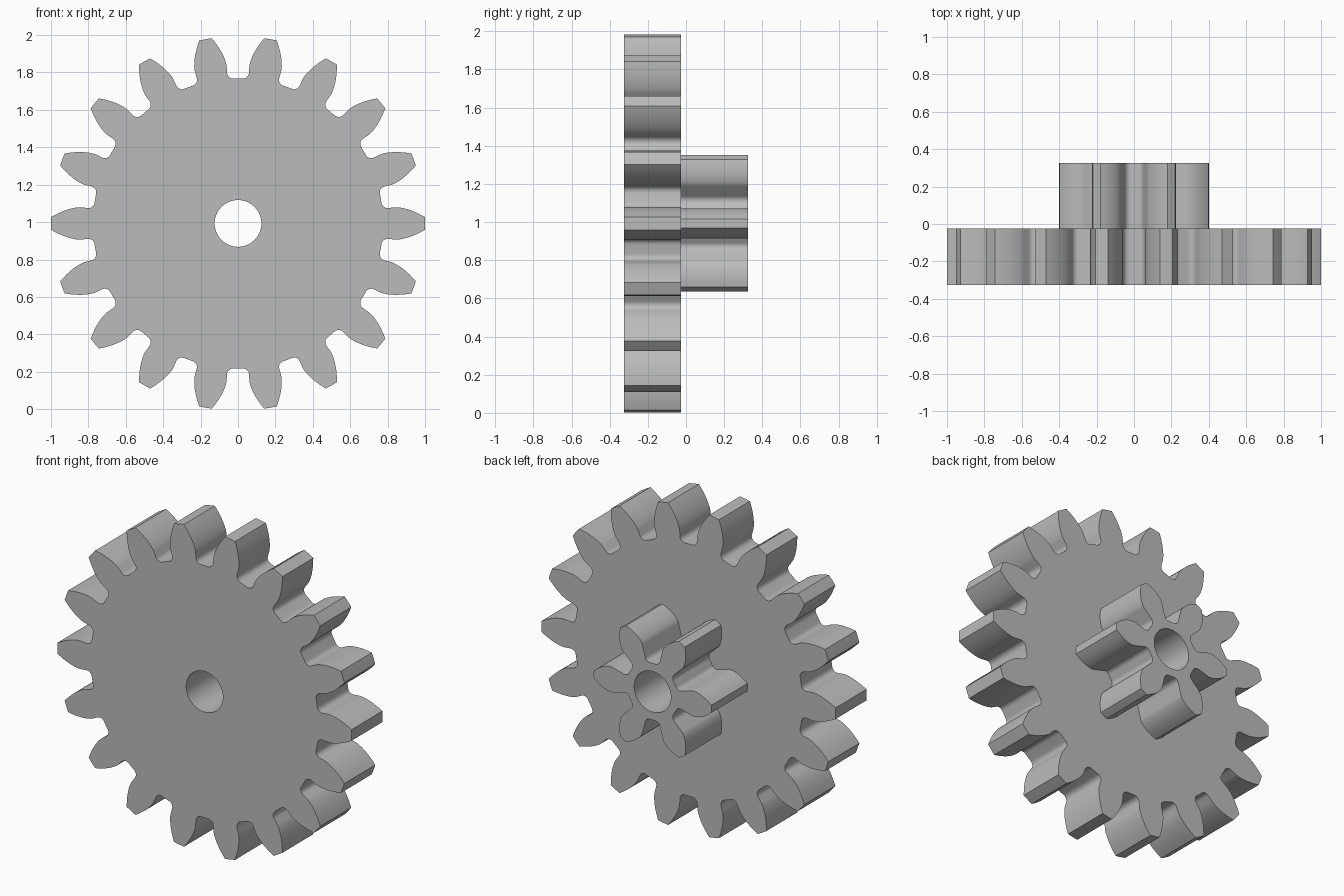
import bpy
import bmesh
from math import pi, sin, cos, tan, acos, asin, sqrt, radians
from mathutils import Vector

cube = bpy.data.objects.get("Cube")
if cube:
    bpy.data.objects.remove(cube, do_unlink=True)

MODULE = 0.1
PRESSURE = radians(20)
FILLET = 0.033
BORE = 0.125
CENTRE_Z = 0.993

grey = bpy.data.materials.new("plain grey")
grey.use_nodes = True
colour = (0.5, 0.5, 0.5, 1)
grey.diffuse_color = colour
grey.node_tree.nodes["Principled BSDF"].inputs["Base Color"].default_value = colour


def involute(a):
    return tan(a) - a


def half_tooth(teeth):
    """Polar points (radius, angle from tooth centre) from the valley to the tip."""
    pitch = MODULE * teeth / 2
    base, tip, root = pitch * cos(PRESSURE), pitch + MODULE, pitch - 1.25 * MODULE
    base_angle = pi / (2 * teeth) + involute(PRESSURE)
    pts = [(root, pi / teeth)]
    # Fillet tangent to the root circle and to the radial lower flank
    reach = root + FILLET
    lean = asin(FILLET / reach)
    mid = Vector((reach * cos(base_angle + lean), reach * sin(base_angle + lean)))
    start, end = base_angle + lean + pi, base_angle + 1.5 * pi
    for i in range(9):
        a = start + (end - start) * i / 8
        p = mid + FILLET * Vector((cos(a), sin(a)))
        pts.append((p.length, Vector((1, 0)).angle_signed(p) * -1))
    # Involute upper flank
    for i in range(11):
        r = base + (tip - base) * (i / 10) ** 1.5
        pts.append((r, base_angle - involute(acos(min(1, base / r)))))
    return pts


def gear(name, teeth, y_front, y_back):
    half = half_tooth(teeth)
    # Whole tooth, valley to valley; the last valley point belongs to the next tooth
    tooth = [(r, -a) for r, a in half] + [(half[-1][0], 0)] + half[:0:-1]
    outline = [(r, a + 2 * pi * k / teeth) for k in range(teeth) for r, a in tooth]
    bore = [(BORE, 2 * pi * i / 64) for i in range(64)]

    bm = bmesh.new()
    edges = []
    for loop in (outline, bore):
        verts = [bm.verts.new((r * cos(a), y_front, CENTRE_Z + r * sin(a))) for r, a in loop]
        edges += [bm.edges.new((v, verts[i - 1])) for i, v in enumerate(verts)]
    bmesh.ops.triangle_fill(bm, edges=edges, use_beauty=True, normal=(0, -1, 0))
    result = bmesh.ops.extrude_face_region(bm, geom=bm.faces[:], use_keep_orig=True)
    back = [v for v in result["geom"] if isinstance(v, bmesh.types.BMVert)]
    bmesh.ops.translate(bm, verts=back, vec=(0, y_back - y_front, 0))
    bmesh.ops.recalc_face_normals(bm, faces=bm.faces[:])

    mesh = bpy.data.meshes.new(name)
    bm.to_mesh(mesh)
    bm.free()
    mesh.materials.append(grey)
    obj = bpy.data.objects.new(name, mesh)
    bpy.context.collection.objects.link(obj)
    bpy.ops.object.select_all(action="DESELECT")
    obj.select_set(True)
    bpy.context.view_layer.objects.active = obj
    bpy.ops.object.shade_smooth_by_angle(angle=radians(30))


# Wide front wheel and small rear pinion sharing one bore
gear("large_gear", 18, -0.325, -0.025)
gear("small_pinion", 6, -0.025, 0.325)
